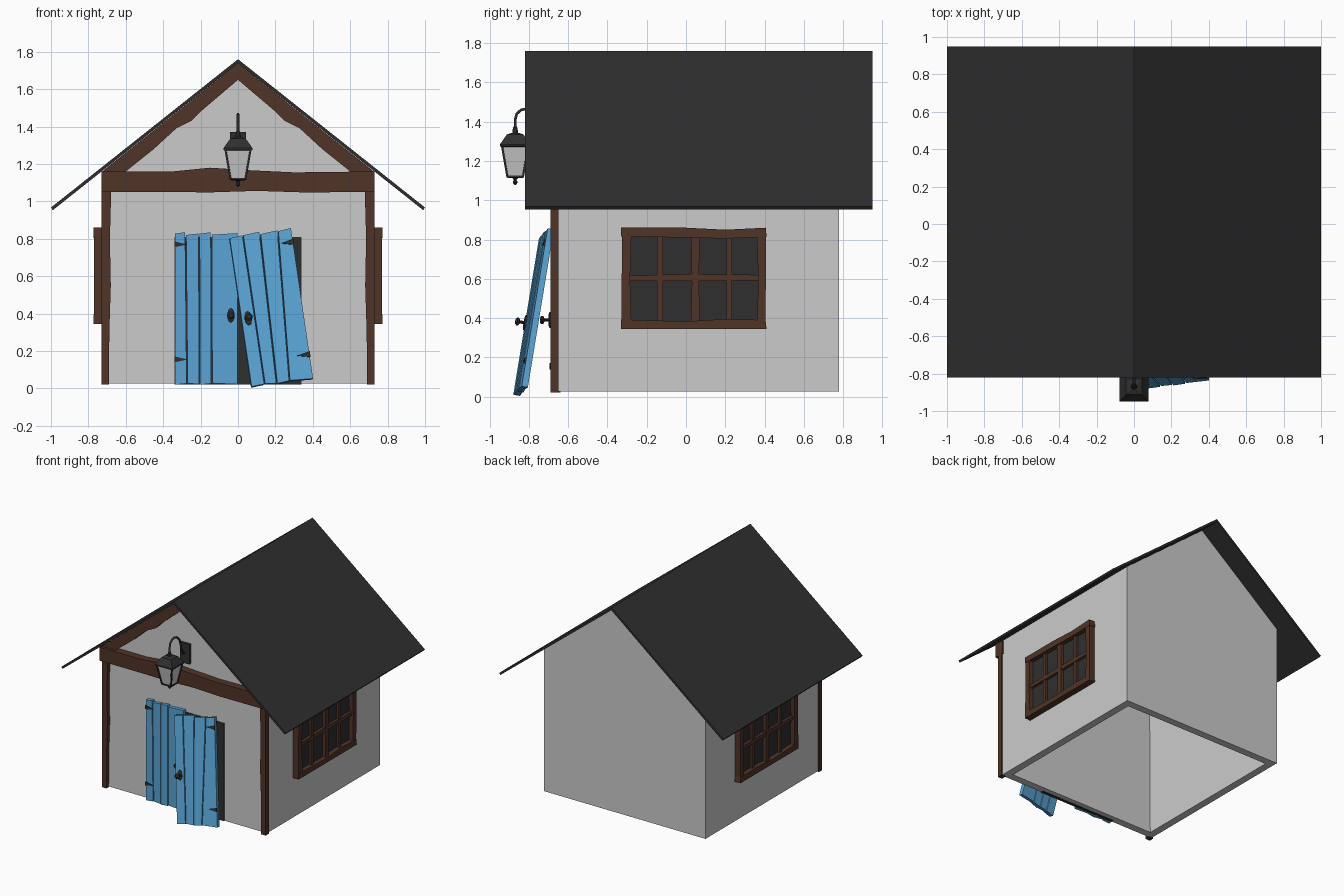
import bpy, bmesh, math
from mathutils import Matrix, Vector

if "Cube" in bpy.data.objects:
    bpy.data.objects.remove(bpy.data.objects["Cube"])


def material(name, rgb, alpha=1):
    m = bpy.data.materials.new(name)
    m.diffuse_color = (*rgb, alpha)
    m.use_nodes = True
    m.node_tree.nodes["Principled BSDF"].inputs["Base Color"].default_value = m.diffuse_color
    return m


WOOD = material("wood", (0.08, 0.034, 0.02))
BLUE = material("blue_paint", (0.1, 0.37, 0.66))
DARK = material("dark", (0.028, 0.028, 0.028))
GLASS = material("clear_glass", (0.9, 0.9, 0.9), 0.2)


def frame(u, v, origin=(0, 0, 0)):
    """Matrix whose local x, y, z are u, v and their outward normal."""
    u = Vector(u).normalized()
    v = Vector(v)
    v = (v - u * v.dot(u)).normalized()
    m = Matrix((u, v, u.cross(v))).transposed().to_4x4()
    m.translation = origin
    return m


FRONT = frame((1, 0, 0), (0, 0, 1))   # depth = -y
SIDE = frame((0, 1, 0), (0, 0, 1))    # depth = x
MIRROR = Matrix.Scale(-1, 4, (1, 0, 0))


def finish(name, bm, mat, recalc=True):
    if recalc:
        bmesh.ops.recalc_face_normals(bm, faces=bm.faces)
    me = bpy.data.meshes.new(name)
    bm.to_mesh(me)
    bm.free()
    ob = bpy.data.objects.new(name, me)
    if mat:
        me.materials.append(mat)
    bpy.context.collection.objects.link(ob)
    return ob


def prisms(name, shapes, mat, m=FRONT):
    """Each shape is (outline, depth from, depth to)."""
    bm = bmesh.new()
    for pts, a, b in shapes:
        lo = [bm.verts.new(m @ Vector((x, y, a))) for x, y in pts]
        hi = [bm.verts.new(m @ Vector((x, y, b))) for x, y in pts]
        bm.faces.new(lo[::-1])
        bm.faces.new(hi)
        n = len(pts)
        for i in range(n):
            j = (i + 1) % n
            bm.faces.new((lo[i], lo[j], hi[j], hi[i]))
    return finish(name, bm, mat)


def rect(x0, x1, y0, y1):
    return [(x0, y0), (x1, y0), (x1, y1), (x0, y1)]


def lathe(name, profile, segs, mat, m, caps=True, stretch=1):
    """Rings of (radius, height) around the local z axis."""
    bm = bmesh.new()
    rings = []
    for r, h in profile:
        ring = []
        for k in range(segs):
            a = 2 * math.pi * (k + 0.5) / segs
            ring.append(bm.verts.new(m @ Vector((r * math.cos(a), r * math.sin(a) * stretch, h))))
        rings.append(ring)
    for p, q in zip(rings, rings[1:]):
        for k in range(segs):
            j = (k + 1) % segs
            bm.faces.new((p[k], p[j], q[j], q[k]))
    if caps:
        bm.faces.new(rings[0][::-1])
        bm.faces.new(rings[-1])
    return finish(name, bm, mat)


def rods(name, paths, r, mat, res=0):
    cu = bpy.data.curves.new(name, 'CURVE')
    cu.dimensions = '3D'
    cu.bevel_depth = r
    cu.bevel_resolution = res
    cu.use_fill_caps = True
    for path in paths:
        s = cu.splines.new('POLY')
        s.points.add(len(path) - 1)
        for p, co in zip(s.points, path):
            p.co = (*co, 1)
    cu.materials.append(mat)
    ob = bpy.data.objects.new(name, cu)
    bpy.context.collection.objects.link(ob)


# Hollow walls with gables, open at the bottom
walls = prisms("walls", [([(-.72, .025), (.72, .025), (.72, 1.165), (0, 1.738), (-.72, 1.165)], -.78, .66)], None)
bm = bmesh.new()
bm.from_mesh(walls.data)
bmesh.ops.delete(bm, geom=[f for f in bm.faces if f.normal.z < -.9], context='FACES')
bm.to_mesh(walls.data)
bm.free()
shell = walls.modifiers.new("thickness", 'SOLIDIFY')
shell.thickness = .06
shell.offset = -1
shell.use_even_offset = True

# Roof
prisms("roof", [([(0, 1.76), (1, .967), (.99, .953), (0, 1.739), (-.99, .953), (-1, .967)], -.95, .82)], DARK)

# Timber framing on the front
prisms("cross_beam", [([(-.73, 1.05), (-.35, 1.05), (-.15, 1.048), (.1, 1.056), (.35, 1.048), (.73, 1.05),
                        (.73, 1.16), (.3, 1.155), (.05, 1.167), (-.15, 1.18), (-.35, 1.16), (-.73, 1.16)],
                       .64, .72)], WOOD)
rafter = [(0, 1.739), (0, 1.65), (.2, 1.48), (.25, 1.43), (.33, 1.39), (.45, 1.28), (.6, 1.16), (.725, 1.16)]
post = [(.69, .02), (.73, .02), (.73, 1.05), (.678, 1.05), (.685, .8), (.68, .55), (.688, .3)]
for side, m in (("right", FRONT), ("left", MIRROR @ FRONT)):
    prisms(side + "_rafter", [(rafter, .65, .70)], WOOD, m)
    prisms(side + "_post", [(post, .65, .69)], WOOD, m)

# Side windows
members = [
    ([(-.33, .815), (0, .81), (.2, .805), (.41, .812), (.407, .86), (.2, .85), (0, .86), (-.33, .86)], .71, .772),
    ([(-.33, .345), (.41, .345), (.405, .39), (.2, .395), (0, .383), (-.33, .392)], .71, .772),
    ([(-.33, .37), (-.278, .37), (-.285, .6), (-.278, .83), (-.325, .83)], .71, .77),
    ([(.362, .37), (.405, .37), (.408, .83), (.36, .83), (.368, .6)], .71, .77),
    ([(-.3, .59), (0, .588), (.38, .592), (.38, .62), (0, .624), (-.3, .615)], .71, .757),
    ([(.025, .37), (.07, .37), (.066, .6), (.07, .83), (.025, .83), (.03, .6)], .71, .76),
    (rect(-.147, -.118, .37, .83), .71, .754),
    (rect(.205, .235, .37, .83), .71, .754),
]
for side, m in (("right", SIDE), ("left", MIRROR @ SIDE)):
    prisms(side + "_window_frame", members, WOOD, m)
    prisms(side + "_window_panes", [(rect(-.31, .39, .36, .84), .71, .735)], DARK, m)

# Doorway
prisms("doorway", [(rect(-.34, .34, .022, .81), .64, .664)], DARK)


def door_leaf(name, m, bottoms, tops, heights, mirrored):
    """Planks, hinges and knob; u runs from 0 to 0.34, front face at depth 0."""
    g = .003
    planks = []
    for i in range(len(heights)):
        lo = .008 * (i % 2)
        planks.append(([(bottoms[i] + g, lo), (bottoms[i + 1] - g, .006 - lo * .5),
                        (tops[i + 1] - g, heights[i]), (tops[i] + g, heights[i] - .008)],
                       -.035, -.003 * (i % 2)))
    prisms(name + "_planks", planks, BLUE, m)
    f = (lambda u: .34 - u) if mirrored else (lambda u: u)
    hinges = []
    for v in (.135, .75):
        hinges.append(([(f(0), v - .016), (f(.03), v - .009), (f(.07), v), (f(.03), v + .009), (f(0), v + .016)],
                       -.005, .005))
    prisms(name + "_hinges", hinges, DARK, m)
    at = m @ Matrix.Translation((f(.302), .37, 0))
    lathe(name + "_knob_plate", [(.02, -.005), (.02, .006), (.014, .01)], 10, DARK, at, stretch=2)
    lathe(name + "_knob", [(.008, 0), (.008, .03), (.02, .037), (.021, .046), (.012, .054)], 10, DARK, at)


door_leaf("left_door", frame((1, 0, 0), (0, 0, 1), (-.34, -.69, .02)),
          [0, .068, .135, .2, .34], [0, .06, .132, .197, .34], [.815, .808, .815, .81], False)
# The right leaf has come loose and leans on the wall
door_leaf("right_door", frame((.33, .04, .042), (-.14, .13, .805), (.07, -.88, .009)),
          [0, .075, .14, .21, .34], [0, .075, .168, .265, .34], [.82, .828, .822, .826], True)

# Lantern on a hooked arm
prisms("lantern_wall_plate", [(rect(-.042, .042, 1.21, 1.37), .65, .68)], DARK)
rods("lantern_arm", [[(0, y, z) for y, z in (
    (-.87, 1.34), (-.87, 1.41), (-.862, 1.44), (-.84, 1.46), (-.81, 1.466), (-.775, 1.455),
    (-.745, 1.425), (-.73, 1.38), (-.718, 1.33), (-.7, 1.3), (-.665, 1.29))]], .008, DARK, 1)
AT = Matrix.Translation((0, -.87, 0))
R2 = math.sqrt(2)
lathe("lantern_cap", [(h * R2, z) for h, z in ((.066, 1.272), (.078, 1.275), (.078, 1.284), (.042, 1.335), (.018, 1.343))],
      4, DARK, AT)
lathe("lantern_collar", [(.016, 1.335), (.016, 1.352), (.01, 1.375)], 8, DARK, AT)
rods("lantern_bars", [[(sx * .067, -.87 + sy * .067, 1.275), (sx * .04, -.87 + sy * .04, 1.12)]
                      for sx in (-1, 1) for sy in (-1, 1)], .007, DARK)
lathe("lantern_base", [(h * R2, z) for h, z in ((.03, 1.112), (.045, 1.116), (.045, 1.126))], 4, DARK, AT)
lathe("lantern_finial", [(.004, 1.078), (.012, 1.088), (.012, 1.097), (.007, 1.103), (.016, 1.113)], 8, DARK, AT)
lathe("lantern_glass", [(.039 * R2, 1.125), (.064 * R2, 1.274)], 4, GLASS, AT, caps=False)
